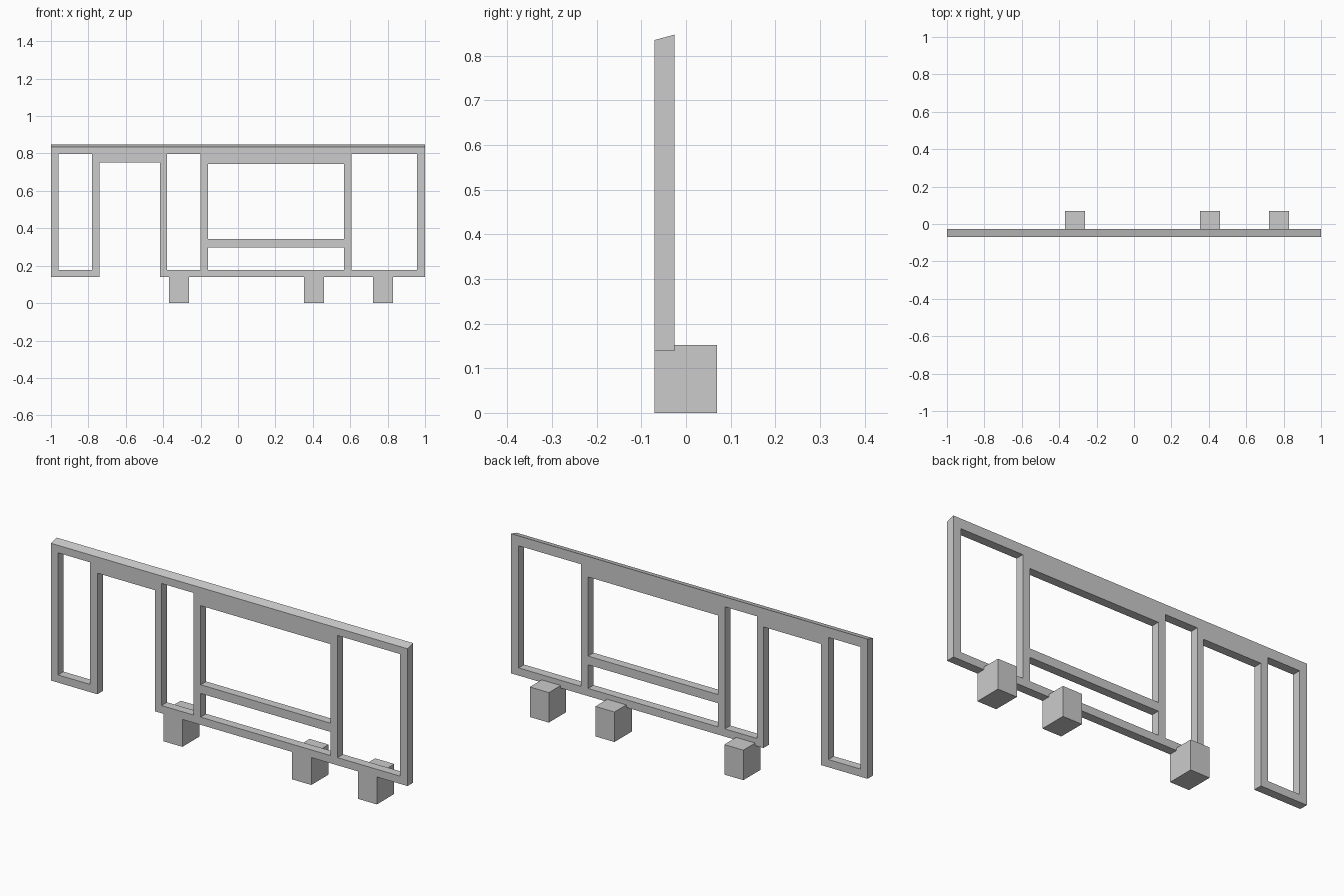
import bpy, bmesh

cube = bpy.data.objects.get("Cube")
if cube:
    bpy.data.objects.remove(cube)

grey = bpy.data.materials.new("plain grey")
grey.use_nodes = True
grey.diffuse_color = (0.6, 0.6, 0.6, 1)
grey.node_tree.nodes["Principled BSDF"].inputs["Base Color"].default_value = (0.6, 0.6, 0.6, 1)

FRONT, WALL_BACK, BLOCK_BACK = -0.07, -0.026, 0.069
BASE, TOP, TOP_RISE = 0.139, 0.835, 0.012
BLOCK_TOP, BLOCK_WIDTH = 0.152, 0.107


def add_object(name, bm):
    bmesh.ops.recalc_face_normals(bm, faces=bm.faces)
    mesh = bpy.data.meshes.new(name)
    bm.to_mesh(mesh)
    bm.free()
    mesh.materials.append(grey)
    obj = bpy.data.objects.new(name, mesh)
    bpy.context.collection.objects.link(obj)
    return obj


def extrude(bm, faces, offset):
    result = bmesh.ops.extrude_face_region(bm, geom=faces)
    verts = [g for g in result["geom"] if isinstance(g, bmesh.types.BMVert)]
    bmesh.ops.translate(bm, verts=verts, vec=offset)
    return verts


# Wall frame: openings as (x min, x max, z min, z max)
openings = [
    (-0.96, -0.78, 0.178, 0.797),   # narrow end panel
    (-0.74, -0.416, BASE, 0.753),   # doorway, open at the floor
    (-0.38, -0.2, 0.178, 0.797),    # narrow panel beside the door
    (-0.16, 0.567, 0.342, 0.743),   # wide window
    (-0.16, 0.567, 0.178, 0.298),   # low panel below the window
    (0.607, 0.957, 0.178, 0.797),   # large end panel
]
xs = sorted({-1, 1} | {x for o in openings for x in o[:2]})
zs = sorted({BASE, TOP} | {z for o in openings for z in o[2:]})

bm = bmesh.new()
grid = {(x, z): bm.verts.new((x, FRONT, z)) for x in xs for z in zs}
for x0, x1 in zip(xs, xs[1:]):
    for z0, z1 in zip(zs, zs[1:]):
        cx, cz = (x0 + x1) / 2, (z0 + z1) / 2
        if not any(a < cx < b and c < cz < d for a, b, c, d in openings):
            bm.faces.new([grid[p] for p in ((x0, z0), (x1, z0), (x1, z1), (x0, z1))])
bmesh.ops.delete(bm, geom=[v for v in bm.verts if not v.link_faces], context="VERTS")
back = extrude(bm, bm.faces[:], (0, WALL_BACK - FRONT, 0))
# Sloped top edge
for v in back:
    if v.co.z > TOP - 0.001:
        v.co.z += TOP_RISE
add_object("wall_frame", bm)

# Footing blocks, notched at the front to seat the wall
profile = [(FRONT, 0), (BLOCK_BACK, 0), (BLOCK_BACK, BLOCK_TOP),
           (WALL_BACK, BLOCK_TOP), (WALL_BACK, BASE), (FRONT, BASE)]
for name, x in (("right", -0.37), ("middle", 0.353), ("left", 0.721)):
    bm = bmesh.new()
    face = bm.faces.new([bm.verts.new((x, y, z)) for y, z in profile])
    extrude(bm, [face], (BLOCK_WIDTH, 0, 0))
    add_object("footing_block_" + name, bm)
